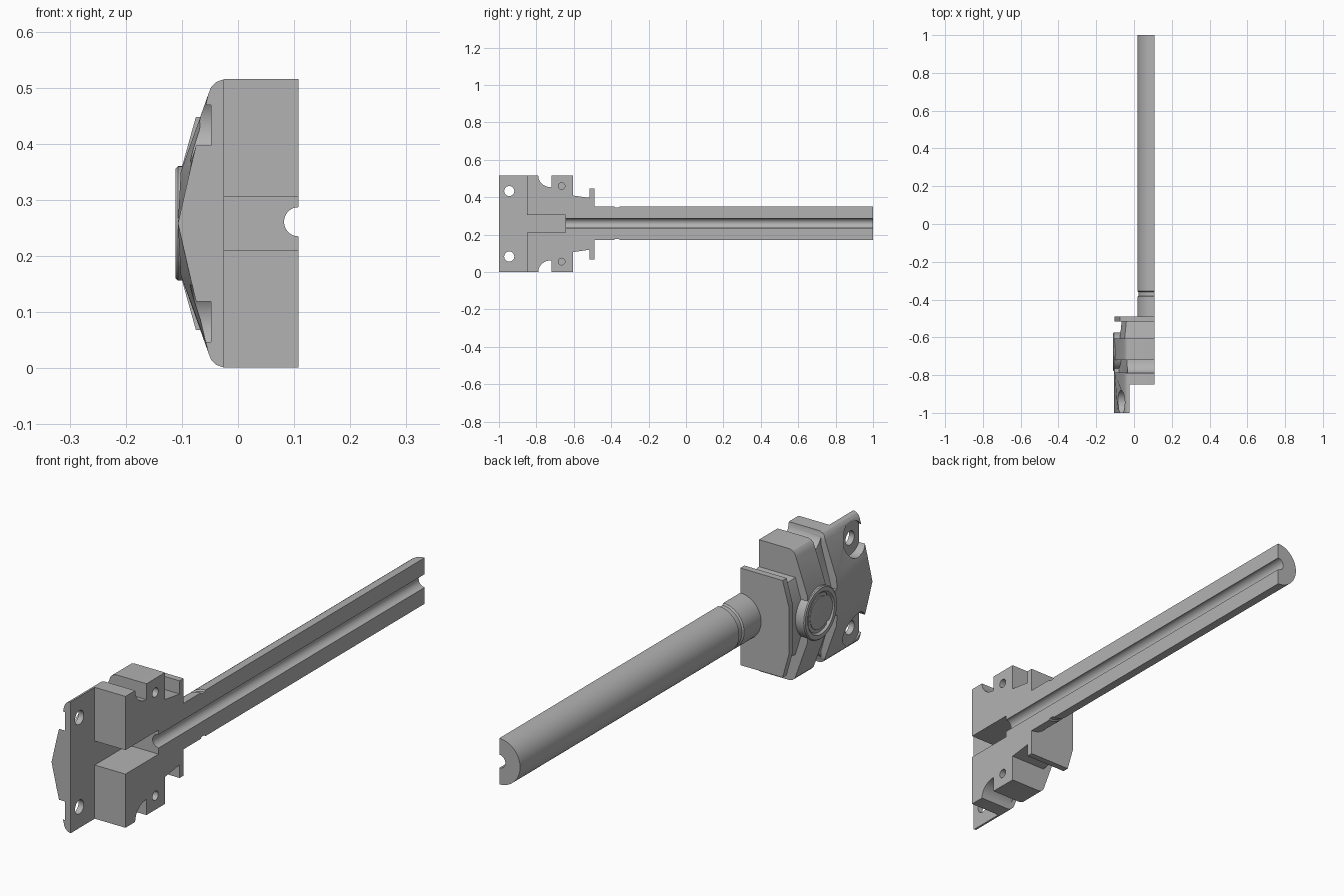
import bpy, bmesh, math
from mathutils import Matrix, Vector

if "Cube" in bpy.data.objects:
    bpy.data.objects.remove(bpy.data.objects["Cube"])

MID = 0.258    # height of the symmetry plane
CUT = 0.108    # flat section face

grey = bpy.data.materials.new("plain grey")
grey.use_nodes = True
grey.diffuse_color = (0.45, 0.45, 0.45, 1)
grey.node_tree.nodes["Principled BSDF"].inputs["Base Color"].default_value = (0.45, 0.45, 0.45, 1)


def finish(name, bm):
    bmesh.ops.recalc_face_normals(bm, faces=bm.faces)
    mesh = bpy.data.meshes.new(name)
    bm.to_mesh(mesh)
    bm.free()
    mesh.materials.append(grey)
    ob = bpy.data.objects.new(name, mesh)
    bpy.context.collection.objects.link(ob)
    return ob


def loft(name, rings):
    """Solid through matching rings of points."""
    bm = bmesh.new()
    loops = [[bm.verts.new(p) for p in ring] for ring in rings]
    n = len(loops[0])
    for a, b in zip(loops, loops[1:]):
        for i in range(n):
            j = (i + 1) % n
            bm.faces.new((a[i], a[j], b[j], b[i]))
    bm.faces.new(loops[0])
    bm.faces.new(loops[-1])
    return finish(name, bm)


def mirrored(upper, y):
    """Ring in the xz plane from its upper half, given as (x, height above middle)."""
    lower = [(x, -h) for x, h in reversed(upper) if h > 0]
    return [(x, y, MID + h) for x, h in upper + lower]


def box(name, x0, x1, y0, y1, z0, z1):
    ring = [(x0, z0), (x1, z0), (x1, z1), (x0, z1)]
    return loft(name, [[(x, y, z) for x, z in ring] for y in (y0, y1)])


def lathe(name, profile, center, axis, steps=64):
    """Revolve (radius, distance) pairs about an axis."""
    turn = Vector((0, 0, 1)).rotation_difference(Vector(axis)).to_matrix()
    rings = []
    for r, d in profile:
        rings.append([turn @ Vector((r * math.cos(t), r * math.sin(t), d)) + Vector(center)
                      for t in (2 * math.pi * k / steps for k in range(steps))])
    return loft(name, rings)


def cut(target, cutters):
    for c in cutters:
        c.hide_render = True
        mod = target.modifiers.new("cut", "BOOLEAN")
        mod.operation, mod.solver, mod.object = "DIFFERENCE", "EXACT", c
    bpy.context.view_layer.update()
    graph = bpy.context.evaluated_depsgraph_get()
    mesh = bpy.data.meshes.new_from_object(target.evaluated_get(graph))
    target.modifiers.clear()
    target.data = mesh


def smooth(ob, angle=30):
    bpy.ops.object.select_all(action="DESELECT")
    ob.select_set(True)
    bpy.context.view_layer.objects.active = ob
    bpy.ops.object.shade_smooth_by_angle(angle=math.radians(angle))


# Main body: wedge-shaped front blending into a blunter back
corner = [(CUT, 0.257), (-0.025, 0.257), (-0.039, 0.252), (-0.048, 0.243), (-0.053, 0.230)]
front = corner + [(-0.086, 0.092), (-0.107, 0)]
back = corner + [(-0.102, 0.092), (-0.107, 0)]
body = loft("body", [mirrored(front, -1), mirrored(back, -0.79), mirrored(back, -0.605)])

# Neck and end plate
neck = loft("neck", [
    mirrored([(CUT, 0.152), (-0.05, 0.152), (-0.075, 0.07)], -0.61),
    mirrored([(CUT, 0.138), (-0.04, 0.138), (-0.065, 0.07)], -0.51)])
plate_half = [(CUT, 0.19), (-0.075, 0.19), (-0.103, 0.09)]
plate = loft("end_plate", [mirrored(plate_half, y) for y in (-0.515, -0.49)])

# Half rod with a shallow ring groove
rod = lathe("rod", [(0.09, -0.50), (0.09, -0.385), (0.084, -0.38), (0.084, -0.36),
                    (0.09, -0.355), (0.09, 1)], (CUT, 0, MID + 0.003), (0, 1, 0))

# Cutters shared by the parts
half_space = box("half_cutter", CUT, 0.4, -1.2, 1.2, 0, 1)
channel = lathe("channel_cutter", [(0.026, -0.70), (0.026, 1.1)],
                (CUT, 0, MID + 0.003), (0, 1, 0), 32)
pocket = box("pocket_cutter", -0.025, 0.3, -0.9, -0.645, 0.211, 0.305)
step = box("step_cutter", -0.025, 0.3, -1.1, -0.85, -0.1, 0.7)
cutters = [step, pocket, channel]

# Holes, counterbores and retaining notches, above and below the middle
arc = [(-0.79 + 0.07 * (1 - math.cos(a)), 0.257 - 0.062 * math.sin(a))
       for a in (math.pi / 2 * k / 8 for k in range(9))]
notch = [(-0.79, 0.3)] + arc + [(-0.72, 0.3)]
groove = [(-0.034, 0.3), (-0.034, 0.21), (-0.08, 0.05), (-0.2, 0.05), (-0.2, 0.3)]
for side, s in (("upper", 1), ("lower", -1)):
    hole_z = MID + s * 0.175
    cutters += [
        lathe(side + "_hole_cutter", [(0.027, -0.3), (0.027, 0.3)], (0, -0.945, hole_z), (1, 0, 0), 32),
        lathe(side + "_counterbore_cutter", [(0.066, -0.3), (0.066, -0.048)],
              (0, -0.945, hole_z), (1, 0, 0), 48),
        lathe(side + "_pin_cutter", [(0.018, 0), (0.018, 0.2)],
              (0, -0.665, MID + s * 0.202), (1, 0, 0), 24),
        loft(side + "_notch_cutter", [[(x, y, MID + s * h) for y, h in notch] for x in (-0.3, 0.3)]),
        loft(side + "_groove_cutter", [[(x, y, MID + s * h) for x, h in groove] for y in (-0.785, -0.72)]),
    ]

cut(body, cutters)
cut(neck, [channel])
cut(plate, [channel])
cut(rod, [half_space, channel])

# Round boss on the side: raised rim, sunken ring and low centre button
boss = lathe("boss", [(0.102, 0), (0.102, 0.046), (0.098, 0.05), (0.082, 0.05), (0.076, 0.044),
                      (0.072, 0.034), (0.066, 0.034), (0.062, 0.046), (0.04, 0.049)],
             (-0.061, -0.677, MID), (-1, 0, 0))

# Remove the helpers once they are applied
for c in set(cutters + [half_space]):
    bpy.data.objects.remove(c)

for part in (body, neck, plate, rod, boss):
    smooth(part, 25)
